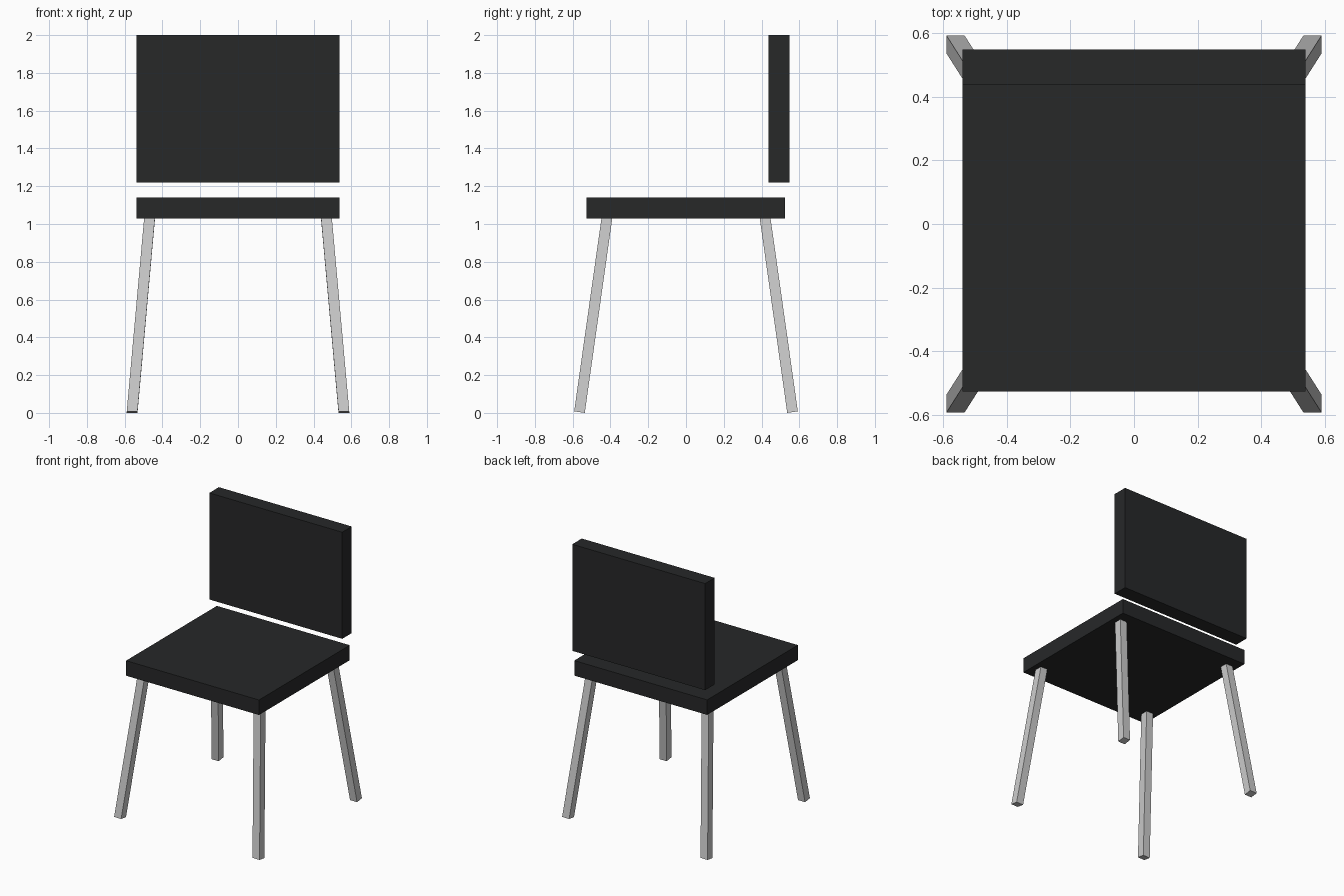
import bpy, bmesh

if "Cube" in bpy.data.objects:
    bpy.data.objects.remove(bpy.data.objects["Cube"])

black = bpy.data.materials.new("black_upholstery")
black.diffuse_color = (0.02, 0.021, 0.022, 1)
black.use_nodes = True
black.node_tree.nodes["Principled BSDF"].inputs["Base Color"].default_value = black.diffuse_color


def finish(name, bm, material=None):
    bmesh.ops.recalc_face_normals(bm, faces=bm.faces)
    mesh = bpy.data.meshes.new(name)
    bm.to_mesh(mesh)
    bm.free()
    if material:
        mesh.materials.append(material)
    obj = bpy.data.objects.new(name, mesh)
    bpy.context.collection.objects.link(obj)
    return obj


def box(name, low, high, material):
    bm = bmesh.new()
    bmesh.ops.create_cube(bm, size=1)
    for v in bm.verts:
        v.co = [(a + b) / 2 + c * (b - a) for a, b, c in zip(low, high, v.co)]
    return finish(name, bm, material)


def leg(name, sx, sy):
    # Square bar splayed outwards; its ends are cut at a slight tilt in y
    bm = bmesh.new()
    bmesh.ops.create_cube(bm, size=1)
    for v in bm.verts:
        outer_x, outer_y, top = v.co.x > 0, v.co.y > 0, v.co.z > 0
        x = (0.496 if top else 0.589) - (0 if outer_x else 0.057)
        y = (0.446 if top else 0.592) - (0 if outer_y else 0.056)
        z = (1.033 if top else 0.0) + (0.008 if outer_y else 0)
        v.co = (sx * x, sy * y, z)
    return finish(name, bm)


# Seat and backrest slabs
box("seat", (-0.538, -0.526, 1.03), (0.538, 0.524, 1.14), black)
box("backrest", (-0.538, 0.437, 1.22), (0.538, 0.547, 2.0), black)

# Four splayed legs
for side, sx in (("left", -1), ("right", 1)):
    for end, sy in (("front", -1), ("back", 1)):
        leg(f"{end}_{side}_leg", sx, sy)
